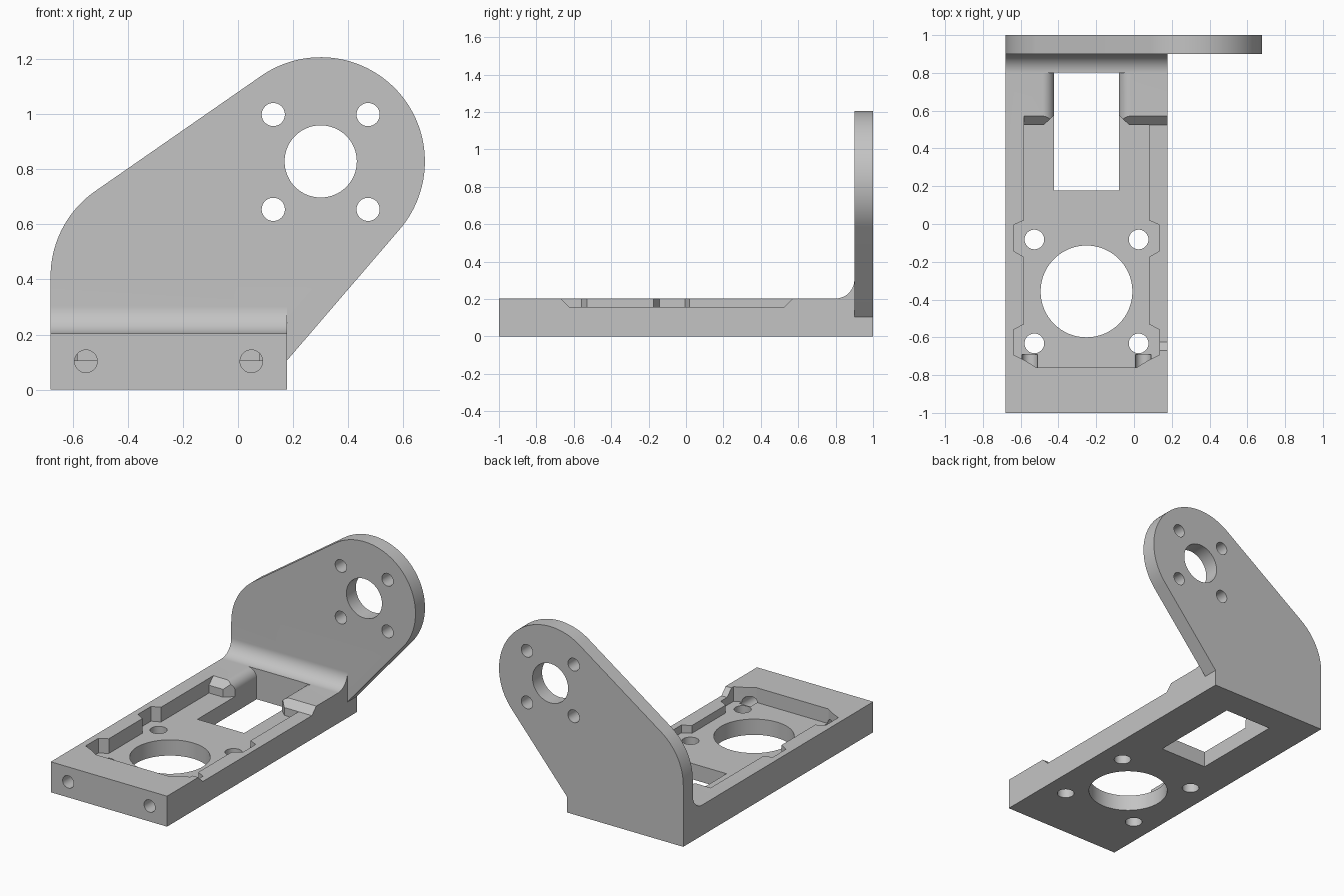
import bpy, bmesh
from math import sin, cos, radians
from mathutils import Vector

cube = bpy.data.objects.get("Cube")
if cube:
    bpy.data.objects.remove(cube, do_unlink=True)

grey = bpy.data.materials.new("plain grey")
grey.use_nodes = True
colour = (0.55, 0.55, 0.55, 1)
grey.diffuse_color = colour
grey.node_tree.nodes["Principled BSDF"].inputs["Base Color"].default_value = colour


def arc(cx, cy, r, start, end, steps=24):
    """Points of a circular arc, angles in degrees."""
    angles = [radians(start + (end - start) * i / steps) for i in range(steps + 1)]
    return [(cx + r * cos(a), cy + r * sin(a)) for a in angles]


def prism(name, points, axis, low, high):
    """Extrude a 2D outline along x (yz outline), y (xz) or z (xy)."""
    place = {"x": lambda a, b: (low, a, b),
             "y": lambda a, b: (a, low, b),
             "z": lambda a, b: (a, b, low)}[axis]
    bm = bmesh.new()
    face = bm.faces.new([bm.verts.new(place(*p)) for p in points])
    moved = bmesh.ops.extrude_face_region(bm, geom=[face])["geom"]
    shift = Vector([(high - low) * (axis == k) for k in "xyz"])
    bmesh.ops.translate(bm, vec=shift,
                        verts=[v for v in moved if isinstance(v, bmesh.types.BMVert)])
    bmesh.ops.recalc_face_normals(bm, faces=bm.faces)
    mesh = bpy.data.meshes.new(name)
    bm.to_mesh(mesh)
    bm.free()
    mesh.materials.append(grey)
    obj = bpy.data.objects.new(name, mesh)
    bpy.context.collection.objects.link(obj)
    return obj


def combine(target, tool, operation="DIFFERENCE"):
    """Apply a boolean and discard the tool."""
    mod = target.modifiers.new("boolean", "BOOLEAN")
    mod.operation, mod.solver, mod.object = operation, "EXACT", tool
    bpy.context.view_layer.objects.active = target
    bpy.ops.object.modifier_apply(modifier=mod.name)
    bpy.data.objects.remove(tool, do_unlink=True)


def drill(target, a, b, r, axis, low, high):
    outline = arc(a, b, r, 0, 360, 64)[:-1]
    combine(target, prism("drill", outline, axis, low, high))


LEFT, RIGHT, MID = -0.68, 0.177, -0.2515
TOP, FLOOR, LEDGE = 0.203, 0.105, 0.157

# Base slab with the inside fillet that rises to the upright
base_outline = [(-1, 0), (0.9, 0)] + arc(0.8, TOP + 0.1, 0.1, 0, -90) + [(-1, TOP)]
bracket = prism("motor_bracket", base_outline, "x", LEFT, RIGHT)

# Upright plate with rounded shoulder and round mounting end
upright_outline = ([(LEFT, 0), (RIGHT, 0), (RIGHT, FLOOR)]
                   + arc(0.3, 0.828, 0.378, -40.5, 125.3, 64)
                   + arc(LEFT + 0.378, 0.41, 0.378, 125.3, 180))
combine(bracket, prism("upright", upright_outline, "y", 0.9, 1), "UNION")

# Pocket, symmetric about its centre line, with clearance at the corners
half = [(0.265, -0.76), (0.33, -0.72), (0.386, -0.693), (0.386, -0.56), (0.33, -0.53),
        (0.33, -0.175), (0.386, -0.143), (0.386, -0.005), (0.33, 0.02),
        (0.33, 0.525), (0.225, 0.525), (0.172, 0.575)]
pocket = [(MID + x, y) for x, y in half] + [(MID - x, y) for x, y in reversed(half)]
combine(bracket, prism("pocket", pocket, "z", FLOOR, 0.4))

# Lowered side wall with sloped ends
ledge = [(-0.625, LEDGE), (0.525, LEDGE), (0.625, LEDGE + 0.1), (-0.725, LEDGE + 0.1)]
combine(bracket, prism("ledge", ledge, "x", MID - 0.33, 0.3))

# Window through the slab, with rounded upper edges at the rear
w, r = 0.172, 0.062
window = [(MID - w, 0.178), (MID + w, 0.178), (MID + w, 0.802), (MID - w, 0.802)]
combine(bracket, prism("window", window, "z", -0.1, 0.4))
flare = ([(MID + w - 0.02, TOP - r)] + arc(MID + w + r, TOP - r, r, 180, 90, 16)
         + [(MID + w + r, 0.3), (MID - w - r, 0.3)]
         + arc(MID - w - r, TOP - r, r, 90, 0, 16) + [(MID - w + 0.02, TOP - r)])
combine(bracket, prism("flare", flare, "y", 0.5, 0.8))

# Holes in the slab, the front end and the upright
drill(bracket, MID, -0.357, 0.243, "z", -0.1, 0.4)
drill(bracket, 0.3, 0.828, 0.131, "y", 0.85, 1.1)
for side in (-1, 1):
    drill(bracket, MID + side * 0.3, 0.103, 0.041, "y", -1.1, -0.69)
    for end in (-1, 1):
        drill(bracket, MID + side * 0.276, -0.357 + end * 0.275, 0.052, "z", -0.1, 0.4)
        drill(bracket, 0.3 + side * 0.172, 0.826 + end * 0.172, 0.042, "y", 0.85, 1.1)

bpy.ops.object.select_all(action="DESELECT")
bracket.select_set(True)
bpy.context.view_layer.objects.active = bracket
bpy.ops.object.shade_smooth_by_angle(angle=radians(25))
